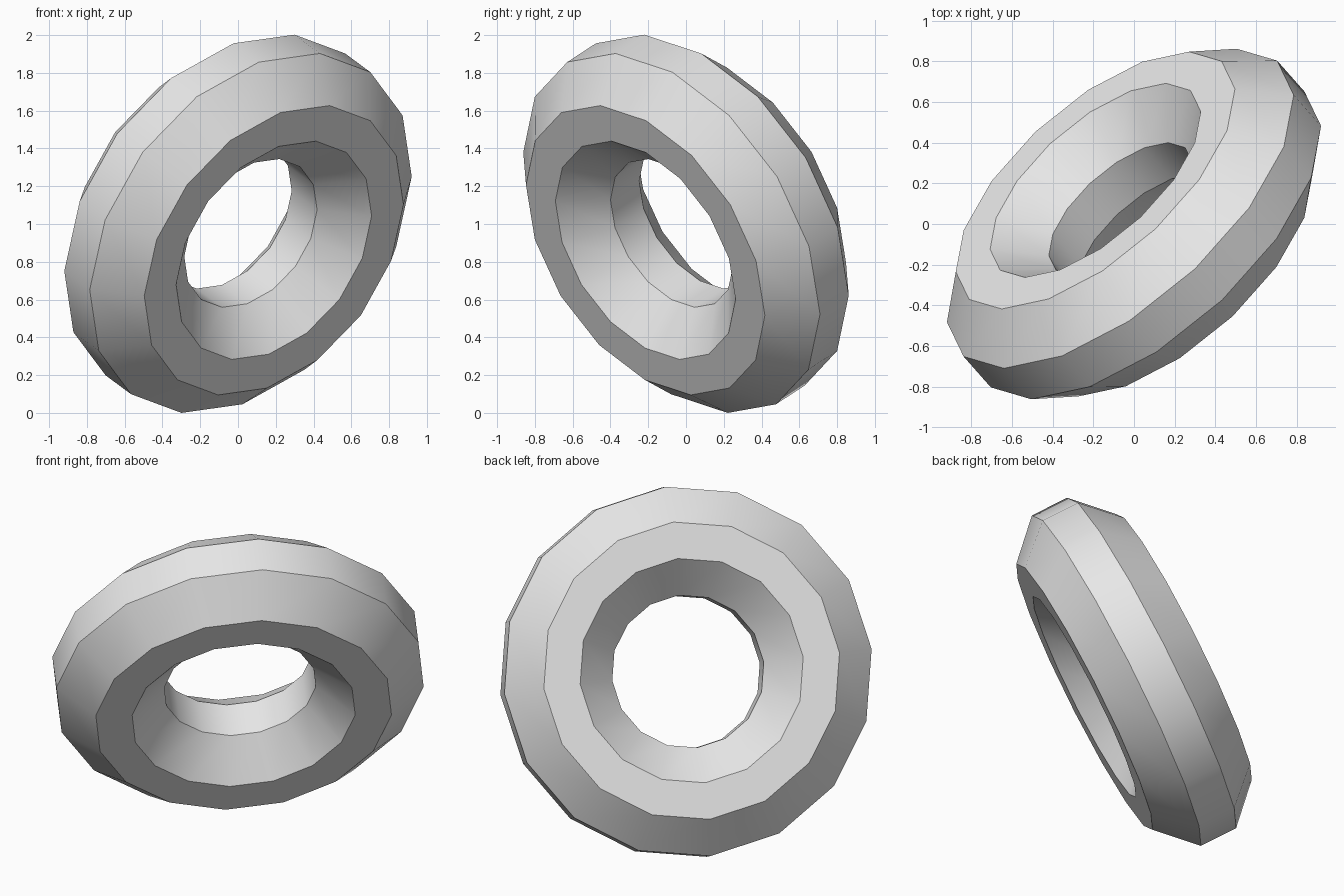
import bpy, bmesh, math
from mathutils import Vector, Matrix

cube = bpy.data.objects.get("Cube")
if cube:
    bpy.data.objects.remove(cube, do_unlink=True)

SEGMENTS = 16
MID_RADIUS = 0.75
# Half sizes of the eight-sided section: across the ring, then along its axis
WIDE, FLAT_R = 0.312, 0.105
TALL, FLAT_H = 0.319, 0.113

# Ring frame: axis leans to the front left and down, u points to a corner
axis = Vector((0.596, -0.674, -0.44)).normalized()
u = Vector((0.30, -0.245, 0.76))
u = (u - axis * u.dot(axis)).normalized()
v = axis.cross(u)
tilt = Matrix((u, v, axis)).transposed().to_4x4()

# Section profile, spun around the axis
section = [(WIDE, -FLAT_H), (WIDE, FLAT_H), (FLAT_R, TALL), (-FLAT_R, TALL)]
section += [(-r, -h) for r, h in section]
bm = bmesh.new()
verts = [bm.verts.new((MID_RADIUS + r, 0, h)) for r, h in section]
edges = [bm.edges.new((verts[i - 1], verts[i])) for i in range(len(verts))]
bmesh.ops.spin(bm, geom=verts + edges, cent=(0, 0, 0), axis=(0, 0, 1),
               angle=math.tau, steps=SEGMENTS)
bmesh.ops.remove_doubles(bm, verts=bm.verts[:], dist=0.001)
bmesh.ops.recalc_face_normals(bm, faces=bm.faces[:])

# Tilt the ring and rest it on the ground
bm.transform(tilt)
low = min(p.co.z for p in bm.verts)
bmesh.ops.translate(bm, verts=bm.verts[:], vec=(0, 0, -low))

mesh = bpy.data.meshes.new("ring")
bm.to_mesh(mesh)
bm.free()
ring = bpy.data.objects.new("ring", mesh)
bpy.context.collection.objects.link(ring)

# Plain grey material
grey = bpy.data.materials.new("light grey")
grey.use_nodes = True
grey.diffuse_color = (0.8, 0.8, 0.8, 1)
for node in grey.node_tree.nodes:
    if node.type == 'BSDF_PRINCIPLED':
        node.inputs["Base Color"].default_value = grey.diffuse_color
mesh.materials.append(grey)

# Smooth around the ring, sharp along the section corners
bpy.ops.object.select_all(action='DESELECT')
ring.select_set(True)
bpy.context.view_layer.objects.active = ring
bpy.ops.object.shade_smooth_by_angle(angle=math.radians(30))
